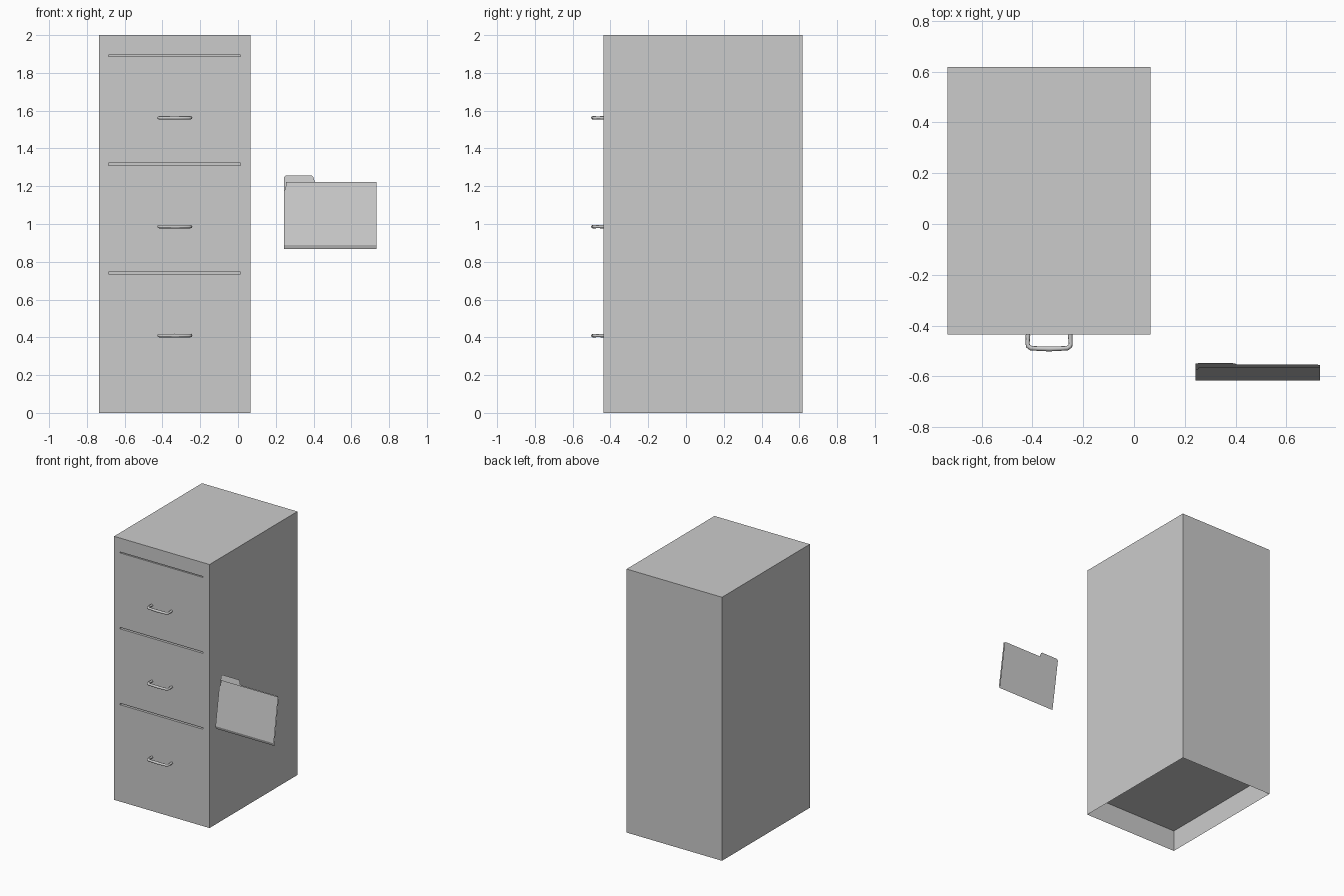
import bpy, bmesh

if "Cube" in bpy.data.objects:
    bpy.data.objects.remove(bpy.data.objects["Cube"])

X0, X1, Y0, Y1, H = -0.735, 0.066, -0.436, 0.618, 2.0
PLINTH = 0.163
XC = (X0 + X1) / 2


def add_object(name, bm):
    me = bpy.data.meshes.new(name)
    bm.to_mesh(me)
    bm.free()
    ob = bpy.data.objects.new(name, me)
    bpy.context.collection.objects.link(ob)
    return ob


def face(bm, pts):
    return bm.faces.new([bm.verts.new(p) for p in pts])


# cabinet shell: sheet walls, open at the bottom, raised floor panel
bm = bmesh.new()
face(bm, [(X0, Y0, H), (X1, Y0, H), (X1, Y1, H), (X0, Y1, H)])
face(bm, [(X1, Y0, 0), (X1, Y1, 0), (X1, Y1, H), (X1, Y0, H)])
face(bm, [(X0, Y1, 0), (X0, Y0, 0), (X0, Y0, H), (X0, Y1, H)])
face(bm, [(X1, Y1, 0), (X0, Y1, 0), (X0, Y1, H), (X1, Y1, H)])
face(bm, [(X0, Y0, PLINTH), (X0, Y1, PLINTH), (X1, Y1, PLINTH), (X1, Y0, PLINTH)])

# front panel as a grid, with the gap above each drawer pushed inward
xs = [X0, -0.685, 0.012, X1]
zs = [0, 0.735, 0.746, 1.311, 1.322, 1.887, 1.894, H]
grid = [[bm.verts.new((x, Y0, z)) for x in xs] for z in zs]
gaps = []
for r in range(len(zs) - 1):
    for c in range(3):
        f = bm.faces.new((grid[r][c], grid[r][c + 1], grid[r + 1][c + 1], grid[r + 1][c]))
        if c == 1 and r % 2:
            gaps.append(f)
for f in gaps:
    new = bmesh.ops.extrude_face_region(bm, geom=[f])["geom"]
    bmesh.ops.translate(bm, vec=(0, 0.03, 0), verts=[v for v in new if isinstance(v, bmesh.types.BMVert)])
    bm.faces.remove(f)
bmesh.ops.remove_doubles(bm, verts=bm.verts, dist=0.0001)
add_object("cabinet", bm)

# drawer handles: bent tube, mirrored half path of (x offset, y, radius)
half = [(0.083, Y0, 0.009), (0.085, -0.472, 0.008), (0.083, -0.481, 0.009),
        (0.072, -0.489, 0.009), (0.042, -0.491, 0.009), (0.0, -0.492, 0.010)]
path = [(-x, y, r) for x, y, r in half] + [(x, y, r) for x, y, r in half[-2::-1]]
for i, z in enumerate((0.409, 0.986, 1.562)):
    cu = bpy.data.curves.new("handle_path", "CURVE")
    cu.dimensions = "3D"
    cu.bevel_depth = 1.0
    cu.bevel_resolution = 2
    cu.use_fill_caps = True
    sp = cu.splines.new("POLY")
    sp.points.add(len(path) - 1)
    for p, (x, y, r) in zip(sp.points, path):
        p.co = (XC + x, y, z, 1)
        p.radius = r
    tmp = bpy.data.objects.new("handle_tmp", cu)
    bpy.context.collection.objects.link(tmp)
    me = bpy.data.meshes.new_from_object(tmp.evaluated_get(bpy.context.evaluated_depsgraph_get()))
    bpy.data.objects.remove(tmp)
    ob = bpy.data.objects.new(f"drawer_handle_{i + 1}", me)
    bpy.context.collection.objects.link(ob)
    bpy.ops.object.select_all(action="DESELECT")
    ob.select_set(True)
    bpy.context.view_layer.objects.active = ob
    bpy.ops.object.shade_smooth_by_angle(angle=0.9)

# paper folder: leaning sheets with a folded base and a tab on the rear sheet
FX0, FX1, ZB = 0.243, 0.732, 0.868


def rear(x, z):
    return (x, -0.610 + (z - ZB) * 0.158, z)


def front(x, z):
    return (x, -0.617 + (z - 0.89) * 0.158, z)


bm = bmesh.new()
face(bm, [rear(*p) for p in [(FX0, ZB), (FX1, ZB), (FX1, 1.212), (0.722, 1.222), (0.408, 1.222),
                             (0.398, 1.25), (0.39, 1.256), (0.253, 1.256), (FX0, 1.247)]])
face(bm, [front(*p) for p in [(FX0, 0.89), (FX1, 0.89), (FX1, 1.222), (0.254, 1.222),
                              (0.252, 1.185), (FX0, 1.175)]])
face(bm, [rear(FX0, ZB), rear(FX1, ZB), front(FX1, 0.89), front(FX0, 0.89)])
bmesh.ops.remove_doubles(bm, verts=bm.verts, dist=0.0001)
add_object("paper_folder", bm)
